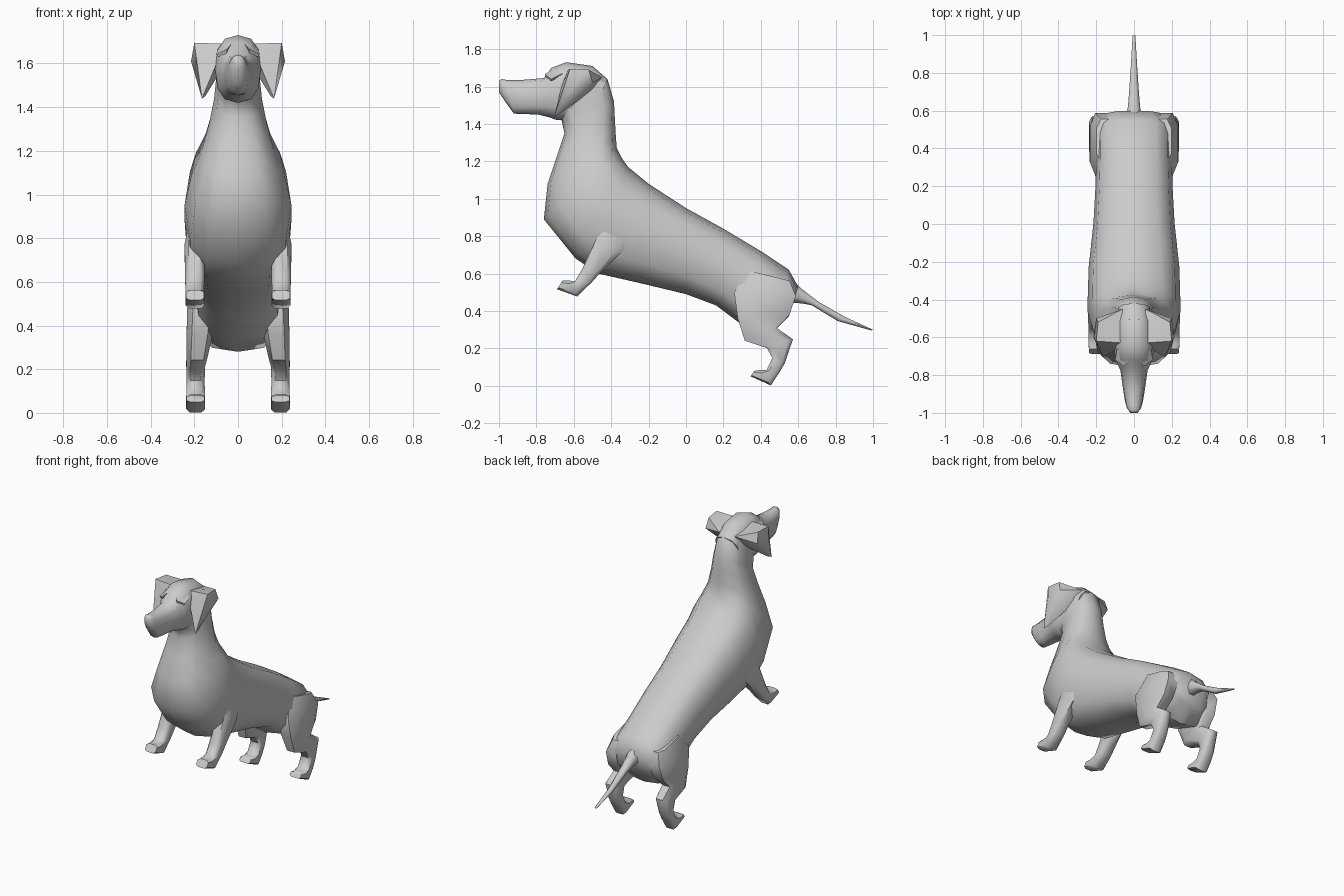
import bpy
import bmesh
from math import sin, cos, pi, radians, copysign
from mathutils import Vector

default_cube = bpy.data.objects.get("Cube")
if default_cube:
    bpy.data.objects.remove(default_cube, do_unlink=True)

# Single coat colour
coat = bpy.data.materials.new("grey coat")
coat.use_nodes = True
colour = (.6, .6, .6, 1)
coat.diffuse_color = colour
coat.node_tree.nodes["Principled BSDF"].inputs["Base Color"].default_value = colour


def finish(name, bm, mirrored=False, smooth_angle=60):
    """Turn a bmesh into a smooth shaded, optionally mirrored object."""
    bmesh.ops.recalc_face_normals(bm, faces=bm.faces[:])
    mesh = bpy.data.meshes.new(name)
    bm.to_mesh(mesh)
    bm.free()
    mesh.materials.append(coat)
    part = bpy.data.objects.new(name, mesh)
    bpy.context.collection.objects.link(part)
    bpy.ops.object.select_all(action="DESELECT")
    part.select_set(True)
    bpy.context.view_layer.objects.active = part
    bpy.ops.object.shade_smooth_by_angle(angle=radians(smooth_angle))
    if mirrored:
        mirror = part.modifiers.new("other side", "MIRROR")
        mirror.use_mirror_merge = False
    return part


def rounded(value, power):
    return copysign(abs(value) ** (2 / power), value)


def loft(name, sections, sides=12, power=2.5, mirrored=False, smooth_angle=60):
    """Skin rings, each given as upper (y, z), lower (y, z), centre x, half width."""
    bm = bmesh.new()
    rings = []
    for upper_y, upper_z, lower_y, lower_z, centre_x, half_width in sections:
        upper = Vector((centre_x, upper_y, upper_z))
        lower = Vector((centre_x, lower_y, lower_z))
        middle, reach = (upper + lower) / 2, (upper - lower) / 2
        ring = []
        for i in range(sides):
            angle = 2 * pi * (i + (.5 if sides == 8 else 0)) / sides
            across = Vector((half_width * rounded(sin(angle), power), 0, 0))
            ring.append(bm.verts.new(middle + reach * rounded(cos(angle), power) + across))
        rings.append(ring)
    for ring, following in zip(rings, rings[1:]):
        for i in range(sides):
            j = (i + 1) % sides
            bm.faces.new((ring[i], ring[j], following[j], following[i]))
    bm.faces.new(rings[0])
    bm.faces.new(rings[-1])
    return finish(name, bm, mirrored, smooth_angle)


def hull(name, points, smooth_angle):
    """Mirrored convex solid around a few corner points."""
    bm = bmesh.new()
    corners = [bm.verts.new(point) for point in points]
    result = bmesh.ops.convex_hull(bm, input=corners)
    inside = {v for v in result["geom_interior"] if isinstance(v, bmesh.types.BMVert)}
    bmesh.ops.delete(bm, geom=list(inside), context="VERTS")
    return finish(name, bm, True, smooth_angle)


# Trunk, chest and neck, from rump to throat
loft("body", [
    (.6, .53, .55, .37, 0, .15),
    (.55, .62, .46, .28, 0, .2),
    (.4, .72, .28, .34, 0, .2),
    (.2, .84, .16, .43, 0, .205),
    (0, .95, 0, .49, 0, .215),
    (-.2, 1.08, -.25, .55, 0, .24),
    (-.31, 1.17, -.47, .6, 0, .245),
    (-.345, 1.22, -.59, .68, 0, .245),
    (-.37, 1.27, -.76, .89, 0, .215),
    (-.375, 1.33, -.74, 1.08, 0, .165),
    (-.38, 1.42, -.69, 1.23, 0, .132),
    (-.385, 1.52, -.65, 1.35, 0, .11),
    (-.42, 1.64, -.665, 1.42, 0, .1),
    (-.5, 1.71, -.68, 1.43, 0, .095),
], power=2.6)

# Skull tapering into the muzzle and nose
loft("head", [
    (-.42, 1.64, -.5, 1.45, 0, .09),
    (-.5, 1.71, -.64, 1.42, 0, .1),
    (-.64, 1.73, -.69, 1.42, 0, .105),
    (-.72, 1.7, -.73, 1.435, 0, .095),
    (-.76, 1.645, -.79, 1.45, 0, .072),
    (-.88, 1.635, -.87, 1.453, 0, .058),
    (-.96, 1.635, -.92, 1.455, 0, .047),
    (-.985, 1.64, -.96, 1.51, 0, .038),
    (-1, 1.63, -1, 1.57, 0, .02),
], power=2.5)

# Folded ears and small brows
hull("ears", [
    (.06, -.63, 1.69), (.06, -.45, 1.65), (.07, -.5, 1.58),
    (.2, -.62, 1.695), (.19, -.52, 1.69), (.215, -.6, 1.61),
    (.2, -.5, 1.62), (.165, -.705, 1.44), (.15, -.68, 1.45),
    (.09, -.66, 1.62),
], 50)
hull("brows", [
    (.03, -.72, 1.69), (.05, -.755, 1.665), (.1, -.72, 1.64),
    (.09, -.66, 1.67), (.06, -.73, 1.61), (.05, -.66, 1.62),
], 60)

# Legs from shoulder or hip to toe
loft("front_legs", [
    (-.46, .9, -.26, .78, .17, .055),
    (-.48, .79, -.34, .715, .198, .049),
    (-.555, .63, -.455, .605, .198, .046),
    (-.595, .56, -.5, .555, .198, .045),
    (-.64, .565, -.58, .475, .197, .046),
    (-.66, .563, -.69, .515, .197, .043),
], sides=8, power=3.5, mirrored=True, smooth_angle=50)
loft("hind_legs", [
    (.32, .62, .56, .56, .14, .06),
    (.25, .5, .595, .48, .165, .07),
    (.27, .36, .56, .38, .175, .063),
    (.31, .24, .49, .31, .187, .05),
    (.43, .2, .575, .25, .194, .045),
    (.46, .15, .53, .12, .194, .043),
    (.43, .085, .5, .07, .194, .045),
    (.39, .085, .455, 0, .194, .046),
    (.365, .08, .345, .05, .194, .043),
], sides=8, power=3.5, mirrored=True, smooth_angle=50)

# Tail drooping to a point
loft("tail", [
    (.54, .6, .55, .44, 0, .05),
    (.62, .52, .62, .437, 0, .035),
    (.71, .45, .67, .43, 0, .028),
    (.85, .37, .81, .345, 0, .018),
    (1, .3, .99, .296, 0, .008),
], sides=8, power=2)
